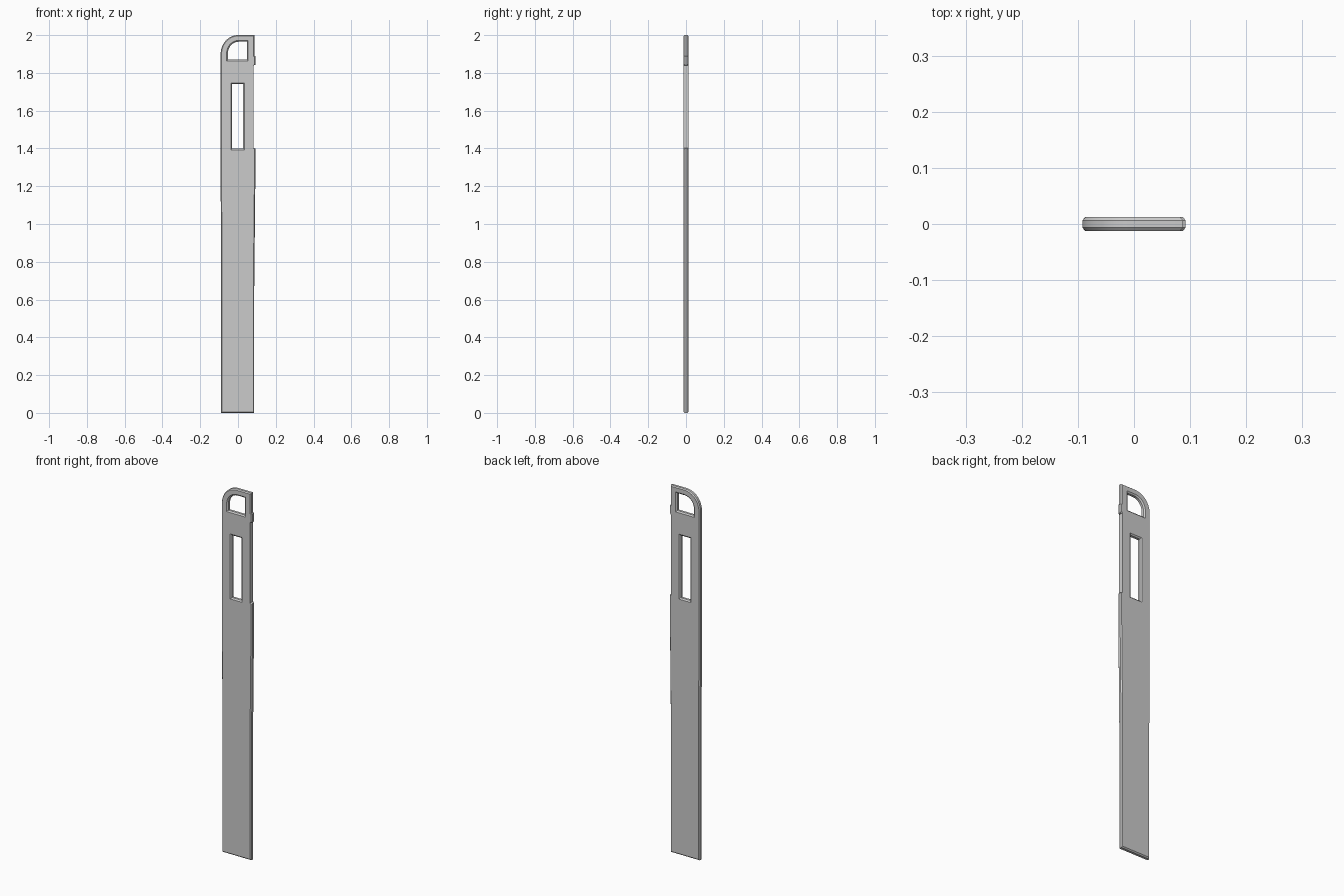
import bpy, bmesh, math

if "Cube" in bpy.data.objects:
    bpy.data.objects.remove(bpy.data.objects["Cube"])

HALF, BAND = 0.0125, 0.0065   # half thickness at the faces and at the edge band
D = 0.005                     # chamfer width


def arc(cx, cz, rx, rz, n=12):
    """Quarter arc from the top round to the left."""
    return [(cx + rx * math.cos(a), cz + rz * math.sin(a))
            for a in (math.pi / 2 * (1 + i / n) for i in range(n + 1))]


def rect(x0, x1, z0, z1):
    return [(x0, z0), (x1, z0), (x1, z1), (x0, z1)]


def handle(g):
    """Handle opening, grown by g on every side."""
    return ([(-0.053 - g, 1.87 - g), (0.047 + g, 1.87 - g), (0.047 + g, 1.965 + g)]
            + arc(0.005, 1.905, 0.058 + g, 0.06 + g))


# outer edge band, with the notch in the right side and the latch tab above it
edge = [(-0.089, 0), (0.086, 0), (0.086, 0.67), (0.092, 1.25), (0.092, 1.40),
        (0.082, 1.402), (0.082, 1.84), (0.092, 1.842), (0.092, 1.888),
        (0.087, 1.89), (0.087, 2.0)]
edge += arc(0.0, 1.9, 0.092, 0.1) + [(-0.092, 1.25), (-0.089, 0.67)]

# matching outline of the flat faces, inset by the chamfer
face = [(-0.084, 0.006), (0.081, 0.006), (0.081, 0.67), (0.087, 1.25), (0.087, 1.396),
        (0.082, 1.402), (0.082, 1.84), (0.087, 1.846), (0.087, 1.884),
        (0.082, 1.889), (0.082, 1.995)]
face += arc(0.0, 1.9, 0.092 - D, 0.1 - D) + [(-0.087, 1.25), (-0.084, 0.67)]

# (edge band outline, face outline) for the body, the handle and the slot
outlines = [
    (edge, face),
    (handle(0), handle(0.007)),
    (rect(-0.031, 0.027, 1.40, 1.74), rect(-0.038, 0.034, 1.393, 1.747)),
]

bm = bmesh.new()
caps = ([], [])
for band, flat in outlines:
    rings = [[bm.verts.new((x, y, z)) for x, z in pts]
             for pts, y in ((flat, -HALF), (band, -BAND), (band, BAND), (flat, HALF))]
    n = len(band)
    for a, b in zip(rings, rings[1:]):
        for i in range(n):
            j = (i + 1) % n
            bm.faces.new((a[i], a[j], b[j], b[i]))
    for cap, ring in zip(caps, (rings[0], rings[3])):
        cap += [bm.edges.get((ring[i], ring[(i + 1) % n])) for i in range(n)]

# flat front and back with both openings left clear
for cap, s in zip(caps, (-1, 1)):
    bmesh.ops.triangle_fill(bm, edges=cap, use_beauty=True, normal=(0, s, 0))
bmesh.ops.recalc_face_normals(bm, faces=bm.faces)

mesh = bpy.data.meshes.new("slat")
bm.to_mesh(mesh)
bm.free()
slat = bpy.data.objects.new("slat", mesh)
bpy.context.collection.objects.link(slat)
bpy.context.view_layer.objects.active = slat
slat.select_set(True)
bpy.ops.object.shade_smooth_by_angle(angle=math.radians(20))
